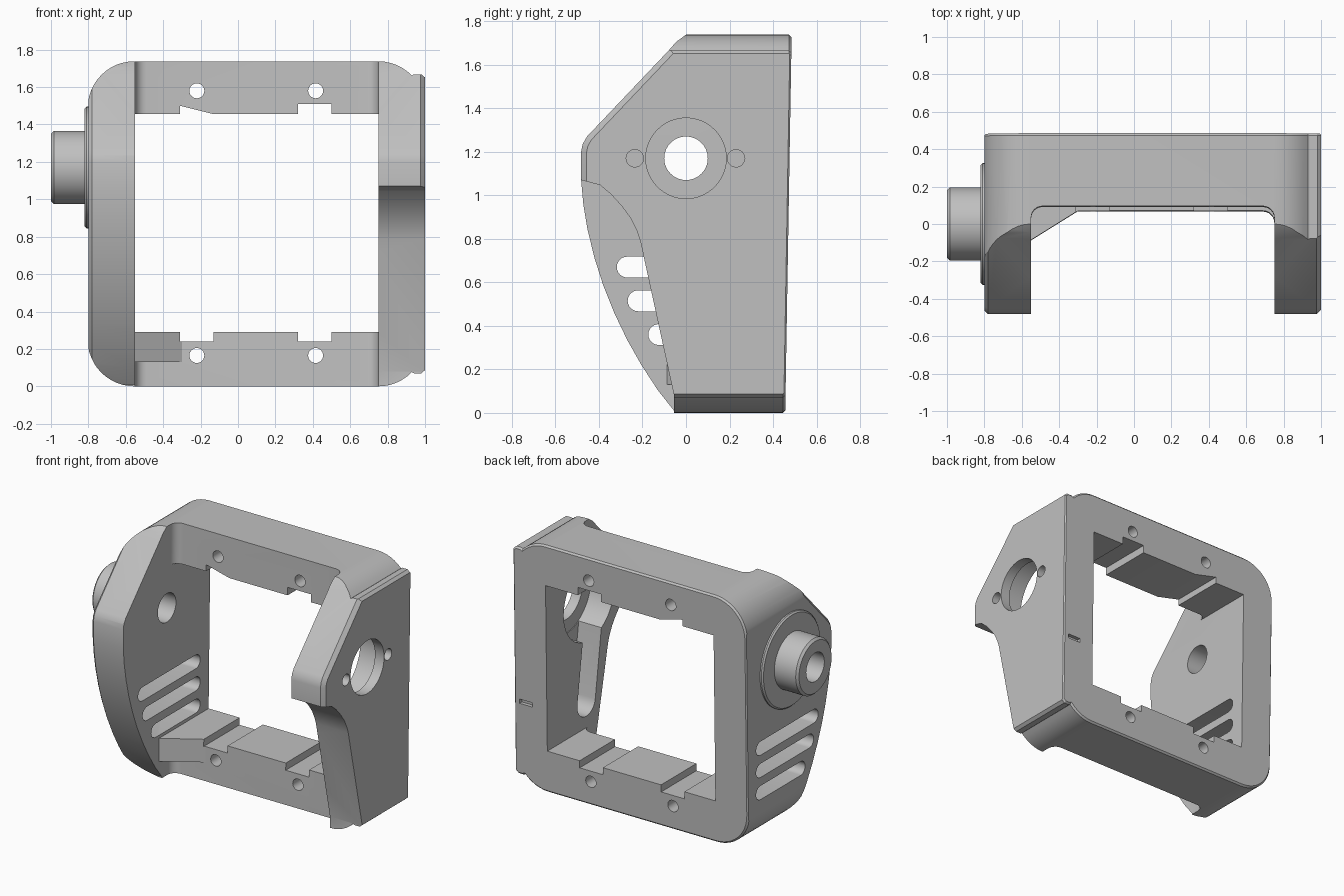
import bpy, bmesh, math

if "Cube" in bpy.data.objects:
    bpy.data.objects.remove(bpy.data.objects["Cube"])

grey = bpy.data.materials.new("plain grey")
grey.use_nodes = True
grey.diffuse_color = (0.53, 0.53, 0.53, 1)
grey.node_tree.nodes["Principled BSDF"].inputs["Base Color"].default_value = grey.diffuse_color

LEAN = 0.017      # the frame leans slightly backwards
AXIS_Z = 1.17     # height of the pivot


def prism(name, axis, pts, a, b, bevel_end=None, bevel=0.025, above=-1):
    """Extrude a 2D outline along an axis, optionally chamfering one end above a height."""
    place = {"x": lambda p, t: (t, p[0], p[1]),
             "y": lambda p, t: (p[0], t + LEAN * p[1], p[1]),
             "z": lambda p, t: (p[0], p[1] + LEAN * t, t)}[axis]
    bm = bmesh.new()
    rings = [[bm.verts.new(place(p, t)) for p in pts] for t in (a, b)]
    caps = [bm.faces.new(r) for r in rings]
    n = len(pts)
    for i in range(n):
        j = (i + 1) % n
        bm.faces.new((rings[0][i], rings[0][j], rings[1][j], rings[1][i]))
    bmesh.ops.recalc_face_normals(bm, faces=bm.faces)
    if bevel_end is not None:
        edges = [e for e in caps[bevel_end].edges if min(v.co.z for v in e.verts) > above]
        bmesh.ops.bevel(bm, geom=edges, offset=bevel, segments=1,
                        affect="EDGES", clamp_overlap=True)
    return finish(name, bm)


def finish(name, bm):
    mesh = bpy.data.meshes.new(name)
    bm.to_mesh(mesh)
    bm.free()
    mesh.materials.append(grey)
    ob = bpy.data.objects.new(name, mesh)
    bpy.context.collection.objects.link(ob)
    return ob


def lathe(name, profile, steps=64):
    """Revolve (x, radius) points around the pivot axis."""
    bm = bmesh.new()
    rings = [[bm.verts.new((x, r * math.cos(k * math.tau / steps),
                            AXIS_Z + r * math.sin(k * math.tau / steps)))
              for k in range(steps)] for x, r in profile]
    for lo, hi in zip(rings, rings[1:]):
        for k in range(steps):
            m = (k + 1) % steps
            bm.faces.new((lo[k], lo[m], hi[m], hi[k]))
    bm.faces.new(rings[0])
    bm.faces.new(rings[-1])
    bmesh.ops.recalc_face_normals(bm, faces=bm.faces)
    return finish(name, bm)


def combine(body, other, mode):
    mod = body.modifiers.new(mode, "BOOLEAN")
    mod.operation, mod.solver, mod.object = mode, "EXACT", other
    bpy.context.view_layer.objects.active = body
    bpy.ops.object.modifier_apply(modifier=mod.name)
    bpy.data.objects.remove(other)


def arc(cx, cy, r, start, end, n=12):
    return [(cx + r * math.cos(math.radians(start + (end - start) * i / n)),
             cy + r * math.sin(math.radians(start + (end - start) * i / n)))
            for i in range(n + 1)]


def capsule(p, q, r):
    d = math.degrees(math.atan2(q[1] - p[1], q[0] - p[0]))
    return arc(*p, r, d + 90, d + 270) + arc(*q, r, d - 90, d + 90)


def circle(cx, cy, r, n=40):
    return arc(cx, cy, r, 0, 360, n)[:-1]


# Side profiles: shared head, different front edges
head = [(-.482, 1.2), (-.475, 1.235), (-.455, 1.27), (-.08, 1.665),
        (-.045, 1.705), (0, 1.738), (0, 1.85), (.6, 1.85), (.6, -.06)]
curve = [(-.055, .01), (-.13, .105), (-.205, .22), (-.27, .335), (-.33, .46),
         (-.38, .585), (-.42, .71), (-.452, .84), (-.472, .96), (-.482, 1.07)]
step = [(-.055, .08), (-.21, .79), (-.225, .835), (-.255, .895), (-.295, .95),
        (-.345, 1.005), (-.395, 1.047), (-.482, 1.07)]

bracket = prism("bracket", "x", [(-.055, -.06)] + curve + head, -.8, .2, 0, .02)
combine(bracket, prism("right_half", "x", [(-.055, -.06)] + step + head, .15, 1, 1, above=1.06), "UNION")

# Clear the space between the arms, with rounded inner corners
FRONT = .066
gap = ([(-.55, -1)] + arc(-.49, FRONT - .06, .06, 180, 90, 6)
       + arc(.69, FRONT - .06, .06, 90, 0, 6) + [(.75, -1)])
combine(bracket, prism("gap", "z", gap, -.2, 2), "DIFFERENCE")

# Corner gusset beside the lower rail
gusset = [(-.6, -.09), (-.55, -.09), (-.3, FRONT), (-.3, .15), (-.6, .15)]
combine(bracket, prism("gusset", "z", gusset, .13, .32), "UNION")

# Outer outline with round corners and a raised right side plate
lower = (arc(-.554, .25, .25, 180, 270) + arc(.75, .25, .25, 270, 316, 6)
         + [(.94, .07), (.98, .07), (1.004, .09)])
upper = [(x, 1.738 - z) for x, z in reversed(lower)]
combine(bracket, prism("outline", "y", lower + upper, -.8, .456, 1), "INTERSECT")

# Window with seats for the mounted unit
window = [(-.55, .29), (-.31, .29), (-.31, .24), (-.13, .24), (-.13, .29),
          (.32, .29), (.32, .24), (.5, .24), (.5, .29), (.75, .29),
          (.75, 1.455), (.5, 1.455), (.5, 1.51), (.32, 1.51), (.32, 1.455),
          (-.13, 1.455), (-.31, 1.5), (-.31, 1.455), (-.55, 1.455)]
combine(bracket, prism("window", "y", window, -.8, .8), "DIFFERENCE")

# Screw holes in both rails
for x in (-.22, .415):
    for z in (.165, 1.58):
        combine(bracket, prism("screw_hole", "y", circle(x, z, .04, 24), -.8, .8), "DIFFERENCE")

# Pivot hub, flange and bore
hub = lathe("hub", [(-.75, .325), (-.81, .325), (-.82, .315), (-.82, .195),
                    (-.985, .195), (-1, .18)])
combine(bracket, hub, "UNION")
combine(bracket, lathe("bore", [(-1.1, .1), (-.4, .1)]), "DIFFERENCE")

# Vent slots in the slotted arm
for z, y in ((.67, -.27), (.515, -.22), (.36, -.125)):
    combine(bracket, prism("vent", "x", capsule((y, z), (.32, z), .048), -.9, -.5), "DIFFERENCE")

# Bearing hole, inner recess, cable channel and pin holes in the other arm
combine(bracket, lathe("bearing", [(.7, .185), (1.1, .185)]), "DIFFERENCE")
combine(bracket, lathe("recess", [(.7, .28), (.93, .28)]), "DIFFERENCE")
combine(bracket, prism("channel", "x", capsule((.03, .47), (-.06, 1.1), .1), .7, .925), "DIFFERENCE")
for y in (-.235, .23):
    combine(bracket, prism("pin_hole", "x", circle(y, AXIS_Z, .04, 24), .7, 1.1), "DIFFERENCE")

# Small slit in the back
combine(bracket, prism("slit", "y", [(.86, .57), (.96, .57), (.96, .6), (.86, .6)], .43, .6), "DIFFERENCE")

bpy.ops.object.select_all(action="DESELECT")
bracket.select_set(True)
bpy.context.view_layer.objects.active = bracket
bpy.ops.object.shade_smooth_by_angle(angle=math.radians(25))
